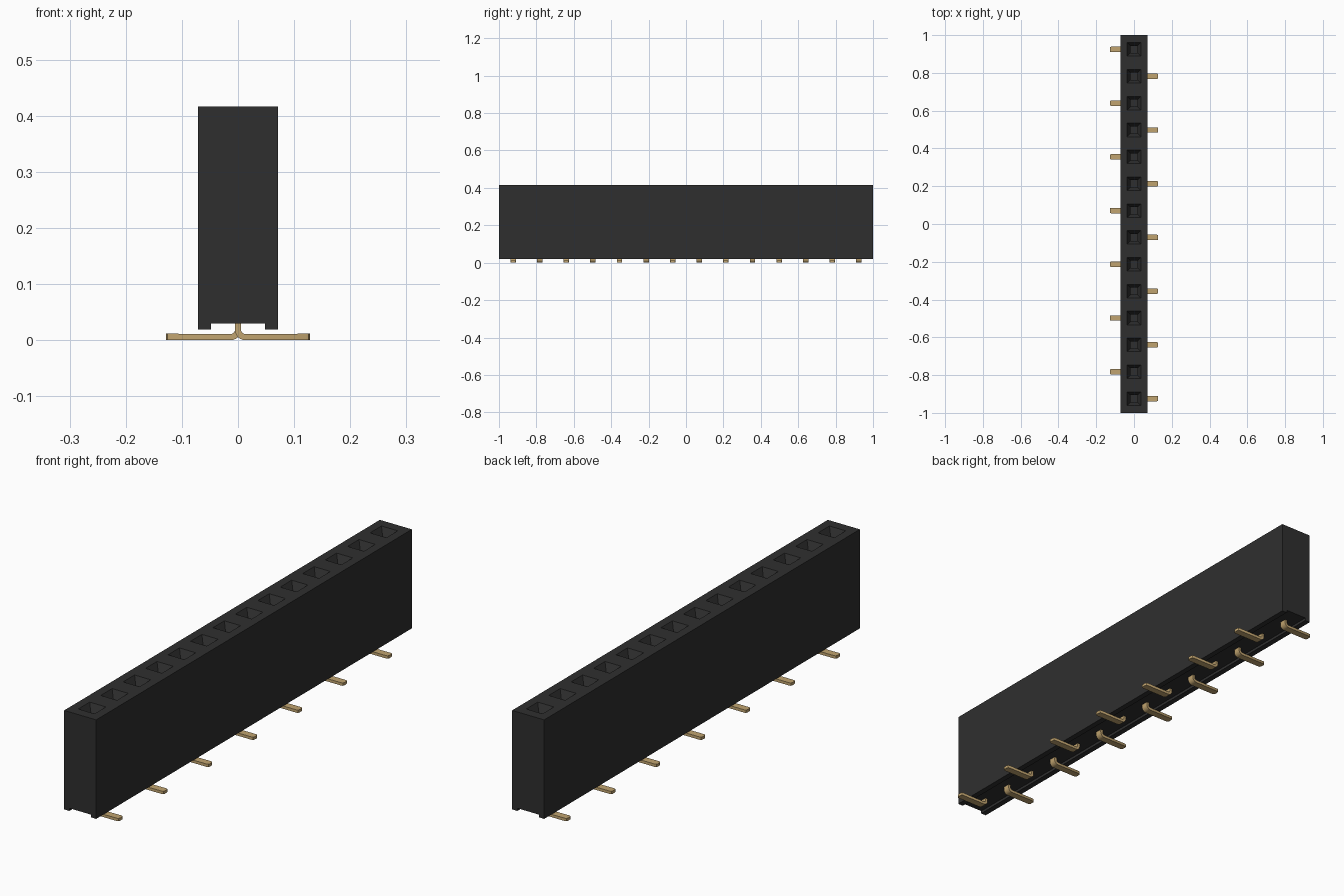
import bpy, bmesh, math

cube = bpy.data.objects.get("Cube")
if cube:
    bpy.data.objects.remove(cube, do_unlink=True)


def material(name, colour, rough):
    m = bpy.data.materials.new(name)
    m.use_nodes = True
    m.diffuse_color = colour
    bsdf = m.node_tree.nodes["Principled BSDF"]
    bsdf.inputs["Base Color"].default_value = colour
    bsdf.inputs["Roughness"].default_value = rough
    return m


BLACK = material("black plastic", (0.028, 0.028, 0.028, 1), 0.6)
GOLD = material("gold metal", (0.53, 0.37, 0.16, 1), 0.4)

COUNT, PITCH = 14, 0.1422
HALF_W, BOTTOM, TOP = 0.071, 0.019, 0.416
CENTRES = [(i - (COUNT - 1) / 2) * PITCH for i in range(COUNT)]


def finish(bm, name, mat):
    bmesh.ops.remove_doubles(bm, verts=bm.verts, dist=1e-5)
    bmesh.ops.recalc_face_normals(bm, faces=bm.faces)
    me = bpy.data.meshes.new(name)
    bm.to_mesh(me)
    bm.free()
    me.materials.append(mat)
    ob = bpy.data.objects.new(name, me)
    bpy.context.collection.objects.link(ob)
    return ob


def ring(bm, hx, y0, y1, z):
    return [bm.verts.new(p) for p in
            ((-hx, y0, z), (hx, y0, z), (hx, y1, z), (-hx, y1, z))]


# Housing: channelled profile swept along y, left open at the top
bm = bmesh.new()
profile = [(-HALF_W, TOP), (-HALF_W, BOTTOM), (-0.048, BOTTOM), (-0.048, 0.03),
           (0.048, 0.03), (0.048, BOTTOM), (HALF_W, BOTTOM), (HALF_W, TOP)]
ends = [[bm.verts.new((x, y, z)) for x, z in profile] for y in (-1, 1)]
for end in ends:
    bm.faces.new(end)
for k in range(len(profile) - 1):
    bm.faces.new((ends[0][k], ends[0][k + 1], ends[1][k + 1], ends[1][k]))

# Top: one cell per socket, with a tapered mouth and a square shaft
for i, c in enumerate(CENTRES):
    y0 = -1 if i == 0 else c - PITCH / 2
    y1 = 1 if i == COUNT - 1 else c + PITCH / 2
    rings = [ring(bm, HALF_W, y0, y1, TOP)]
    for h, z in ((0.036, TOP), (0.019, TOP - 0.03), (0.019, 0.12)):
        rings.append(ring(bm, h, c - h, c + h, z))
    for a, b in zip(rings, rings[1:]):
        for k in range(4):
            n = (k + 1) % 4
            bm.faces.new((a[k], a[n], b[n], b[k]))
    bm.faces.new(rings[-1])
finish(bm, "socket_housing", BLACK)

# Pins: bent flat leads, alternating left and right
TIP, HALF_PIN, STEPS = 0.128, 0.0145, 6


def arc(r):
    return [(0.013 - r * math.cos(t), 0.0185 - r * math.sin(t))
            for t in (math.pi / 2 * k / STEPS for k in range(STEPS + 1))]


def make_pin(name, y, side):
    outline = [(-0.005, 0.06)] + arc(0.0185) + [(TIP, 0.0), (TIP, 0.0115)]
    outline += arc(0.0075)[::-1] + [(0.005, 0.06)]
    bm = bmesh.new()
    face = bm.faces.new([bm.verts.new((x * side, y - HALF_PIN, z)) for x, z in outline])
    out = bmesh.ops.extrude_face_region(bm, geom=[face])
    new = [v for v in out["geom"] if isinstance(v, bmesh.types.BMVert)]
    bmesh.ops.translate(bm, verts=new, vec=(0, 2 * HALF_PIN, 0))
    # Chamfer the two upright corners of the tip
    tip = [e for e in bm.edges if all(abs(abs(v.co.x) - TIP) < 1e-5 for v in e.verts)
           and abs(e.verts[0].co.y - e.verts[1].co.y) < 1e-5]
    bmesh.ops.bevel(bm, geom=tip, offset=0.007, segments=2, profile=0.5, affect='EDGES')
    return finish(bm, name, GOLD)


for i, c in enumerate(CENTRES):
    pin = make_pin(f"pin_{i + 1:02d}", c, 1 if i % 2 == 0 else -1)
    bpy.ops.object.select_all(action='DESELECT')
    pin.select_set(True)
    bpy.context.view_layer.objects.active = pin
    bpy.ops.object.shade_smooth_by_angle(angle=math.radians(30))
